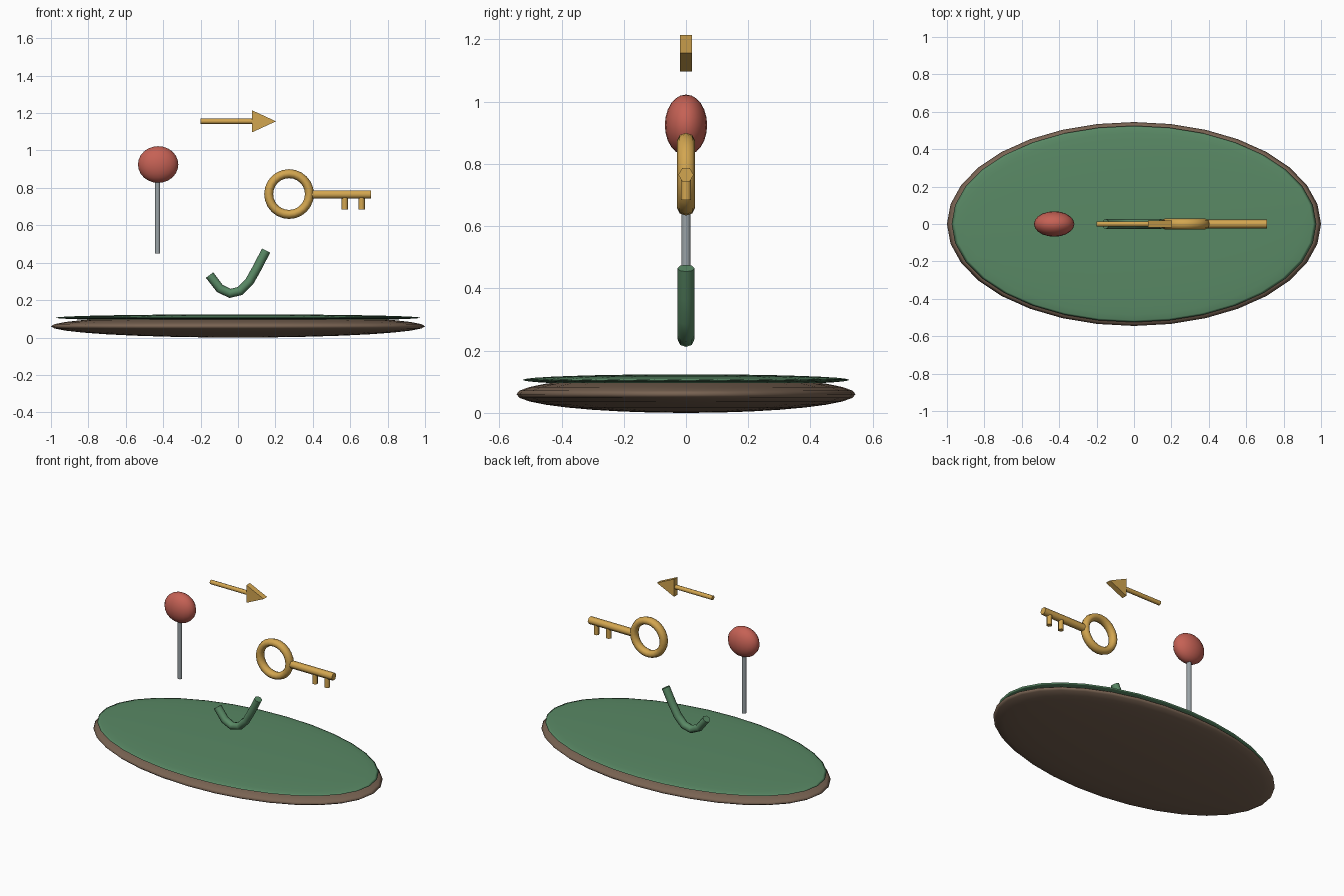
import bpy, bmesh
from math import pi, radians
from mathutils import Vector

if "Cube" in bpy.data.objects:
    bpy.data.objects.remove(bpy.data.objects["Cube"])


def material(name, rgb):
    m = bpy.data.materials.new(name)
    m.diffuse_color = (*rgb, 1)
    m.use_nodes = True
    m.node_tree.nodes["Principled BSDF"].inputs["Base Color"].default_value = m.diffuse_color
    return m


GREEN = material("green", (0.10, 0.25, 0.13))
BROWN = material("brown", (0.19, 0.125, 0.085))
RED = material("red", (0.56, 0.12, 0.09))
STEEL = material("steel", (0.32, 0.36, 0.38))
GOLD = material("gold", (0.65, 0.38, 0.08))


def finish(name, mat, angle=40):
    ob = bpy.context.object
    ob.name = name
    ob.data.materials.append(mat)
    bpy.ops.object.transform_apply(location=False, rotation=True, scale=True)
    bpy.ops.object.shade_smooth_by_angle(angle=radians(angle))
    return ob


def ellipsoid(name, loc, radii, mat, segs, rings):
    bpy.ops.mesh.primitive_uv_sphere_add(segments=segs, ring_count=rings, radius=1, location=loc)
    bpy.context.object.scale = radii
    # the flattened discs have steep rims, so smooth everything
    return finish(name, mat, 180)


def rod(name, a, b, r, mat, sides, spin=0.0):
    a, b = Vector(a), Vector(b)
    bpy.ops.mesh.primitive_cylinder_add(vertices=sides, radius=r, depth=(b - a).length)
    ob = bpy.context.object
    for v in ob.data.vertices:
        x, y, z = v.co
        p = Vector((x, y, 0))
        p.rotate(Vector((0, 0, 1)).rotation_difference(Vector((0, 0, 1))))
    ob.rotation_euler = (0, pi / 2, 0) if abs((b - a).x) > 0 else (0, 0, spin)
    ob.location = (a + b) / 2
    return finish(name, mat, 65)


# Oval base with a green top
ellipsoid("base_rim", (0, 0, 0.06), (1.0, 0.545, 0.06), BROWN, 32, 16)
ellipsoid("base_top", (0, 0, 0.106), (0.975, 0.525, 0.018), GREEN, 32, 16)

# Pin
ellipsoid("pin_head", (-0.427, 0, 0.925), (0.108, 0.068, 0.098), RED, 20, 12)
rod("pin_stem", (-0.43, 0, 0.45), (-0.43, 0, 0.86), 0.015, STEEL, 10)

# Key: ring, shaft and two teeth
bpy.ops.mesh.primitive_torus_add(major_radius=0.109, minor_radius=0.024,
                                 major_segments=24, minor_segments=8,
                                 location=(0.273, 0, 0.767), rotation=(pi / 2, 0, 0))
bpy.context.object.scale = (1, 1, 1.2)
finish("key_ring", GOLD, 65)
rod("key_shaft", (0.39, 0, 0.765), (0.71, 0, 0.765), 0.0245, GOLD, 6)
for i, x in enumerate((0.571, 0.661)):
    rod(f"key_tooth_{i + 1}", (x, 0, 0.684), (x, 0, 0.76), 0.018, GOLD, 6, pi / 6)

# Arrow: thin shaft and wedge head
rod("arrow_shaft", (-0.2, 0, 1.156), (0.09, 0, 1.156), 0.0145, GOLD, 8)
bm = bmesh.new()
tri = [(0.075, 1.097), (0.203, 1.156), (0.075, 1.215)]
face = bm.faces.new([bm.verts.new((x, -0.0185, z)) for x, z in tri])
ext = bmesh.ops.extrude_face_region(bm, geom=[face])["geom"]
bmesh.ops.translate(bm, vec=(0, 0.037, 0),
                    verts=[e for e in ext if isinstance(e, bmesh.types.BMVert)])
bmesh.ops.recalc_face_normals(bm, faces=bm.faces)
mesh = bpy.data.meshes.new("arrow_head")
bm.to_mesh(mesh)
bm.free()
mesh.materials.append(GOLD)
bpy.context.collection.objects.link(bpy.data.objects.new("arrow_head", mesh))

# Bent green tick, swept along a short path
path = [(-0.152, 0.334), (-0.097, 0.262), (-0.043, 0.236), (0.012, 0.249),
        (0.061, 0.299), (0.104, 0.375), (0.15, 0.465)]
cu = bpy.data.curves.new("tick", "CURVE")
cu.dimensions = "3D"
cu.bevel_depth = 0.0245
cu.bevel_resolution = 2
cu.use_fill_caps = True
sp = cu.splines.new("POLY")
sp.points.add(len(path) - 1)
for p, (x, z) in zip(sp.points, path):
    p.co = (x, 0, z, 1)
ob = bpy.data.objects.new("tick", cu)
bpy.context.collection.objects.link(ob)
bpy.ops.object.select_all(action="DESELECT")
ob.select_set(True)
bpy.context.view_layer.objects.active = ob
bpy.ops.object.convert(target="MESH")
bpy.context.object.scale.y = 1.1
finish("tick", GREEN, 65)
